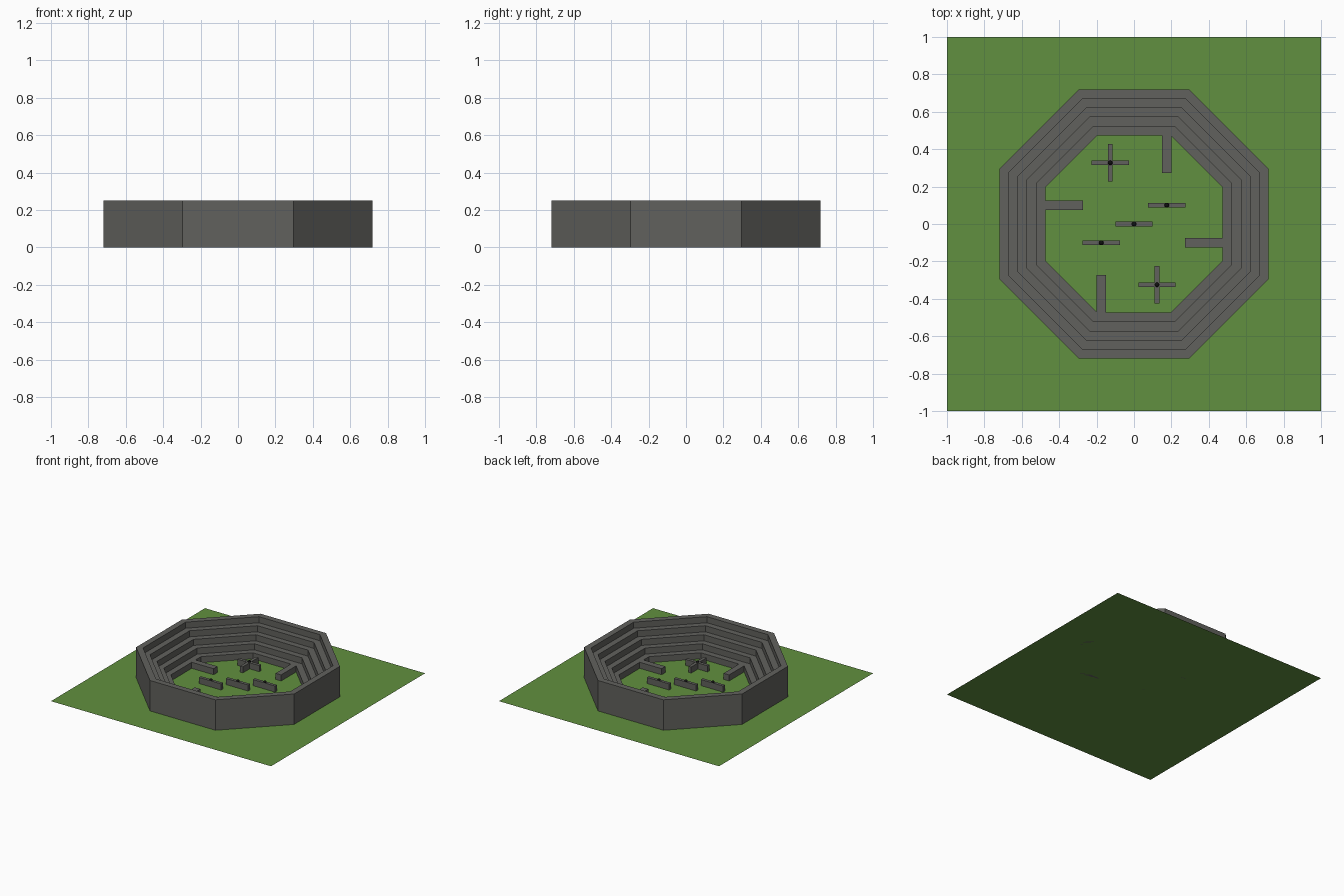
import bpy, bmesh
from math import pi, cos, sin

if "Cube" in bpy.data.objects:
    bpy.data.objects.remove(bpy.data.objects["Cube"])


def material(name, color):
    m = bpy.data.materials.new(name)
    m.diffuse_color = (*color, 1)
    m.use_nodes = True
    m.node_tree.nodes["Principled BSDF"].inputs["Base Color"].default_value = m.diffuse_color
    return m


GRASS = material("grass", (0.12, 0.28, 0.05))
STONE = material("stone", (0.12, 0.12, 0.11))
BLACK = material("black", (0.005, 0.005, 0.005))


def finish(bm, name, mat):
    bmesh.ops.recalc_face_normals(bm, faces=bm.faces)
    me = bpy.data.meshes.new(name)
    bm.to_mesh(me)
    bm.free()
    me.materials.append(mat)
    ob = bpy.data.objects.new(name, me)
    bpy.context.collection.objects.link(ob)
    return ob


def box(name, x, y, sx, sy, h):
    bm = bmesh.new()
    bmesh.ops.create_cube(bm, size=1)
    bmesh.ops.translate(bm, vec=(0, 0, 0.5), verts=bm.verts)
    bmesh.ops.scale(bm, vec=(sx, sy, h), verts=bm.verts)
    bmesh.ops.translate(bm, vec=(x, y, 0), verts=bm.verts)
    return finish(bm, name, STONE)


# Flat grass sheet
bm = bmesh.new()
bmesh.ops.create_grid(bm, x_segments=1, y_segments=1, size=1)
finish(bm, "grass_field", GRASS)

# Octagonal stepped stand: stair profile swept round eight corners
INNER, TREAD, RISE, STEPS = 0.473, 0.049, 0.05, 5
profile = [(INNER, 0)]
for i in range(STEPS):
    z = RISE * (i + 1)
    profile += [(INNER + TREAD * i, z), (INNER + TREAD * (i + 1), z)]
profile.append((INNER + TREAD * STEPS, 0))
bm = bmesh.new()
rings = []
for k in range(8):
    a = pi / 8 + k * pi / 4
    rings.append([bm.verts.new((r / cos(pi / 8) * cos(a), r / cos(pi / 8) * sin(a), z))
                  for r, z in profile])
n = len(profile)
for k in range(8):
    a, b = rings[k], rings[(k + 1) % 8]
    for j in range(n):
        bm.faces.new((a[j], b[j], b[(j + 1) % n], a[(j + 1) % n]))
finish(bm, "stepped_stand", STONE)

# Entrance walls reaching in from the stand, in opposite pairs
for s, side in ((1, "a"), (-1, "b")):
    box(f"side_wall_{side}", s * 0.374, -s * 0.1, 0.2, 0.05, RISE)
    box(f"end_wall_{side}", s * 0.175, s * 0.374, 0.05, 0.2, RISE)

# Low barriers, two of them crossed, each topped by a small black knob
spots = [(0, 0, False), (0.175, 0.1, False), (-0.175, -0.1, False),
         (-0.127, 0.327, True), (0.123, -0.325, True)]
for i, (x, y, crossed) in enumerate(spots):
    box(f"barrier_{i}", x, y, 0.2, 0.025, RISE)
    if crossed:
        box(f"cross_barrier_{i}", x, y, 0.025, 0.2, RISE)
    bm = bmesh.new()
    bmesh.ops.create_uvsphere(bm, u_segments=12, v_segments=8, radius=0.0125)
    bmesh.ops.translate(bm, vec=(x, y, RISE), verts=bm.verts)
    finish(bm, f"knob_{i}", BLACK)
